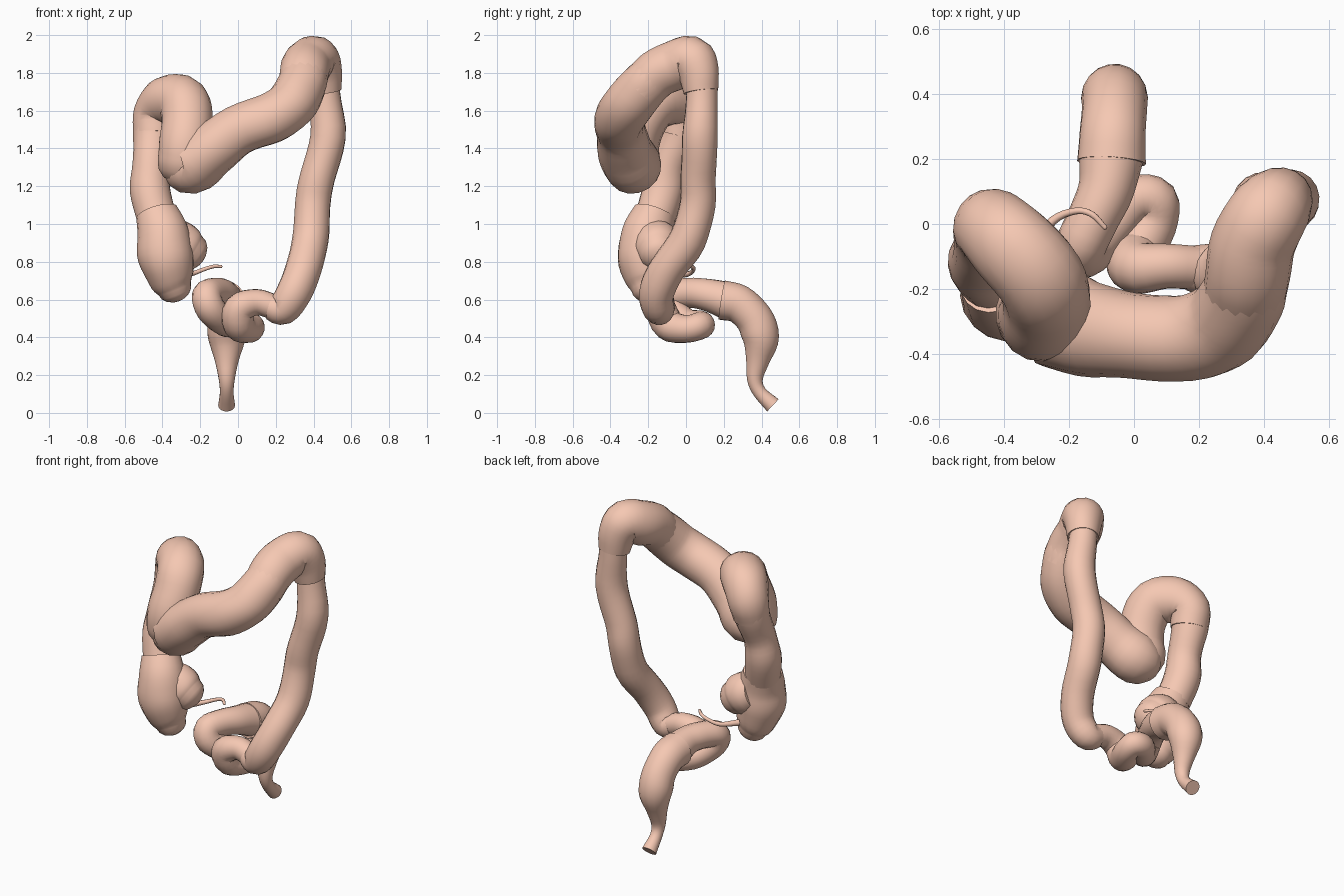
import bpy, bmesh, math
from mathutils import Vector, noise

mat = bpy.data.materials.new("tissue")
mat.diffuse_color = (0.92, 0.58, 0.45, 1)


def spline(pts, steps):
    """Catmull-Rom through (x, y, z, radius) points."""
    p = [Vector(q) for q in pts]
    p = [2 * p[0] - p[1]] + p + [2 * p[-1] - p[-2]]
    out = []
    for i in range(1, len(p) - 2):
        a, b, c, d = p[i - 1:i + 3]
        for k in range(steps):
            t = k / steps
            out.append(0.5 * (2 * b + (c - a) * t + (2 * a - 5 * b + 4 * c - d) * t * t
                              + (3 * b - a - 3 * c + d) * t ** 3))
    return out + [p[-2]]


def tube(name, pts, sides=18, steps=4, round_start=0.0, round_end=0.0, bumps=0.04):
    """Sweep a slightly uneven circle of varying radius; round_* domes the ends."""
    path = spline(pts, steps)
    pos, rad = [q.to_3d() for q in path], [q[3] for q in path]
    n = len(pos)
    tan = [(pos[min(i + 1, n - 1)] - pos[max(i - 1, 0)]).normalized() for i in range(n)]
    rings = list(zip(pos, rad, tan))

    def dome(i, amount, sign):
        return [(pos[i] + tan[i] * sign * rad[i] * amount * math.sin(a),
                 rad[i] * math.cos(a), tan[i]) for a in (0.4, 0.8, 1.2, 1.45)]
    if round_start:
        rings = dome(0, round_start, -1)[::-1] + rings
    if round_end:
        rings += dome(-1, round_end, 1)
    bm = bmesh.new()
    u = rings[0][2].orthogonal().normalized()
    prev = None
    for c, r, t in rings:
        u = (u - t * u.dot(t)).normalized()
        v = t.cross(u)
        ring = []
        for k in range(sides):
            a = 2 * math.pi * k / sides
            d = r * (u * math.cos(a) + v * math.sin(a))
            ring.append(bm.verts.new(c + d * (1 + bumps * noise.noise((c + d) * 7))))
        if prev:
            for k in range(sides):
                j = (k + 1) % sides
                bm.faces.new((prev[k], prev[j], ring[j], ring[k]))
        else:
            bm.faces.new(ring[::-1])
        prev = ring
    bm.faces.new(prev)
    return finish(name, bm)


def finish(name, bm):
    bmesh.ops.recalc_face_normals(bm, faces=bm.faces)
    me = bpy.data.meshes.new(name)
    bm.to_mesh(me)
    bm.free()
    ob = bpy.data.objects.new(name, me)
    bpy.context.collection.objects.link(ob)
    me.materials.append(mat)
    bpy.ops.object.select_all(action='DESELECT')
    ob.select_set(True)
    bpy.context.view_layer.objects.active = ob
    bpy.ops.object.shade_smooth_by_angle(angle=math.radians(50))
    return ob


# Blind pouch at the start, with its side bulge and thin appendix
tube("cecum", [(-0.335, -0.20, 0.655, 0.09), (-0.355, -0.205, 0.71, 0.12), (-0.38, -0.215, 0.82, 0.147),
               (-0.395, -0.205, 0.94, 0.14), (-0.43, -0.165, 1.06, 0.113)], round_start=0.75)
tube("cecum_bulge", [(-0.38, -0.16, 0.92, 0.11), (-0.33, -0.155, 0.90, 0.125), (-0.28, -0.15, 0.87, 0.122),
                     (-0.25, -0.145, 0.85, 0.105)], round_end=0.75)
tube("appendix", [(-0.32, -0.08, 0.73, 0.02), (-0.25, 0.01, 0.735, 0.014), (-0.18, 0.04, 0.76, 0.011),
                  (-0.13, 0.03, 0.775, 0.010), (-0.09, -0.01, 0.775, 0.008)], sides=8, round_end=1)

# Rising limb
tube("ascending_colon", [(-0.43, -0.165, 1.03, 0.106), (-0.465, -0.12, 1.18, 0.108), (-0.46, -0.09, 1.32, 0.097),
                         (-0.45, -0.03, 1.47, 0.107), (-0.44, -0.01, 1.57, 0.115)])

# First bend, arching forward and down
tube("hepatic_flexure", [(-0.445, -0.03, 1.47, 0.11), (-0.435, -0.01, 1.58, 0.12), (-0.375, -0.065, 1.65, 0.135),
                         (-0.29, -0.165, 1.645, 0.138), (-0.27, -0.24, 1.54, 0.135),
                         (-0.28, -0.28, 1.42, 0.14), (-0.29, -0.275, 1.33, 0.14)], round_end=0.9)

# Cross limb
tube("transverse_colon", [(-0.34, -0.285, 1.34, 0.10), (-0.26, -0.28, 1.31, 0.155), (-0.14, -0.325, 1.395, 0.145),
                          (0, -0.345, 1.495, 0.133), (0.17, -0.35, 1.56, 0.135), (0.28, -0.305, 1.63, 0.135),
                          (0.335, -0.225, 1.73, 0.13), (0.355, -0.15, 1.80, 0.122)], round_start=0.6)

# Second bend at the highest point, funnelling into the descending limb
tube("splenic_flexure", [(0.335, -0.24, 1.71, 0.125), (0.35, -0.155, 1.795, 0.13), (0.365, -0.06, 1.84, 0.133),
                         (0.41, 0.025, 1.87, 0.125), (0.44, 0.065, 1.80, 0.112), (0.455, 0.08, 1.70, 0.093)])

# Descending limb
tube("descending_colon", [(0.45, 0.085, 1.80, 0.085), (0.46, 0.085, 1.68, 0.083), (0.478, 0.075, 1.46, 0.094),
                          (0.42, 0.065, 1.25, 0.093), (0.395, 0.06, 1.10, 0.094), (0.385, 0.01, 0.92, 0.097),
                          (0.345, -0.1, 0.76, 0.096), (0.295, -0.155, 0.635, 0.094),
                          (0.235, -0.145, 0.55, 0.085), (0.17, -0.135, 0.56, 0.068)])

# Coiled lower loop
tube("sigmoid_colon", [(0.19, -0.135, 0.56, 0.066), (0.10, -0.13, 0.585, 0.07), (0.01, -0.135, 0.555, 0.082),
                       (0.005, -0.09, 0.465, 0.085), (0.06, 0.0, 0.445, 0.073), (0.065, 0.07, 0.46, 0.072),
                       (0.0, 0.075, 0.47, 0.072), (-0.07, 0.0, 0.48, 0.074), (-0.145, -0.08, 0.55, 0.08),
                       (-0.165, -0.07, 0.62, 0.08), (-0.125, 0.02, 0.635, 0.08), (-0.085, 0.11, 0.625, 0.086),
                       (-0.07, 0.21, 0.595, 0.1)])

# Final section narrowing to the outlet
tube("rectum", [(-0.07, 0.19, 0.595, 0.106), (-0.065, 0.28, 0.575, 0.102), (-0.06, 0.36, 0.50, 0.1),
                (-0.06, 0.395, 0.40, 0.1), (-0.06, 0.38, 0.28, 0.065), (-0.06, 0.365, 0.18, 0.043),
                (-0.06, 0.39, 0.11, 0.036), (-0.06, 0.46, 0.04, 0.045)])
